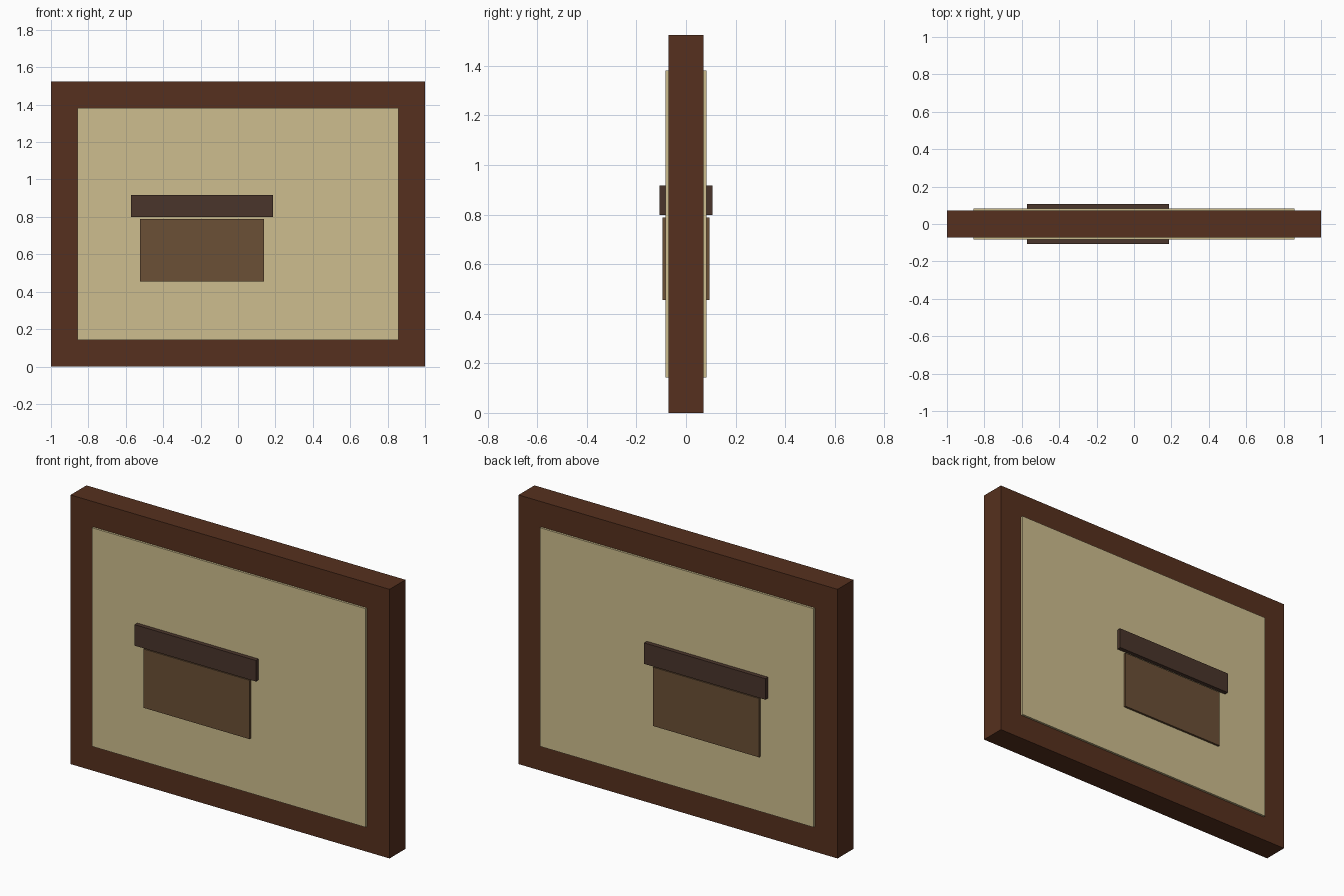
import bpy
import bmesh

if "Cube" in bpy.data.objects:
    bpy.data.objects.remove(bpy.data.objects["Cube"])


def material(name, rgb):
    # displayed 0-255 colour to linear
    mat = bpy.data.materials.new(name)
    mat.diffuse_color = [((c / 255 + 0.055) / 1.055) ** 2.4 for c in rgb] + [1]
    mat.use_nodes = True
    mat.node_tree.nodes["Principled BSDF"].inputs["Base Color"].default_value = mat.diffuse_color
    return mat


def box(name, x, y, z, mat):
    # axis-aligned box from (min, max) ranges
    bm = bmesh.new()
    bmesh.ops.create_cube(bm, size=1)
    for v in bm.verts:
        v.co = [r[0] + (c + 0.5) * (r[1] - r[0]) for c, r in zip(v.co, (x, y, z))]
    mesh = bpy.data.meshes.new(name)
    bm.to_mesh(mesh)
    bm.free()
    mesh.materials.append(mat)
    ob = bpy.data.objects.new(name, mesh)
    bpy.context.collection.objects.link(ob)
    return ob


frame_wood = material("frame_wood", (86, 48, 30))
parchment = material("parchment", (206, 190, 142))
dark_brown = material("dark_brown", (74, 53, 43))
mid_brown = material("mid_brown", (107, 80, 54))

# Solid board whose rim shows as the frame
F = 0.071
box("frame", (-1, 1), (-F, F), (0, 1.525), frame_wood)

# Raised panel and chest emblem, repeated on front and back
reliefs = [
    ("panel", (-0.857, 0.857), (F, 0.083), (0.143, 1.382), parchment),
    ("chest_body", (-0.525, 0.139), (0.083, 0.095), (0.455, 0.788), mid_brown),
    ("chest_lid", (-0.573, 0.187), (0.083, 0.107), (0.799, 0.918), dark_brown),
]
for side, s in (("front", -1), ("back", 1)):
    for name, x, y, z, mat in reliefs:
        box(f"{side}_{name}", x, sorted((s * y[0], s * y[1])), z, mat)
